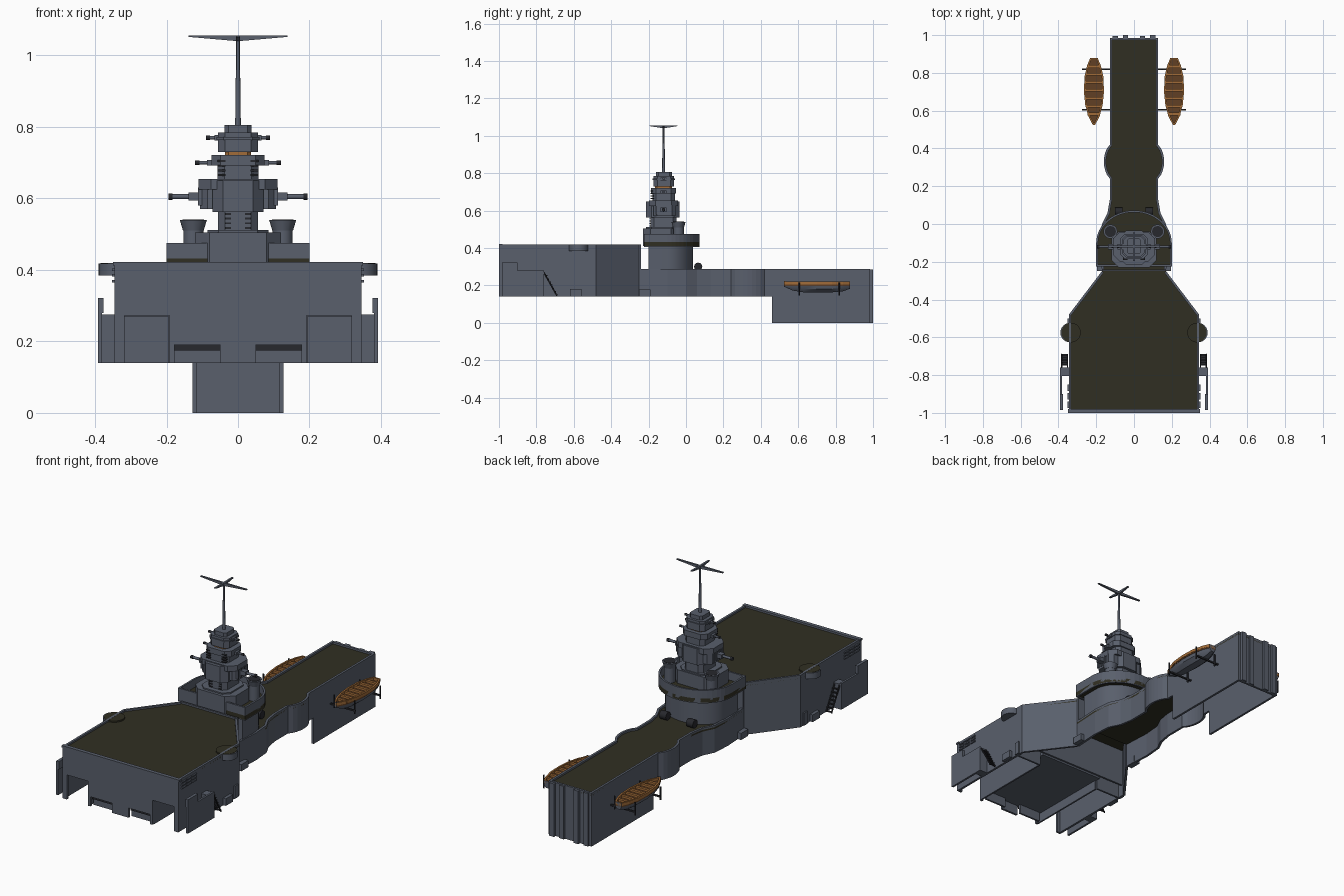
import bpy, bmesh, math
from mathutils import Vector, Matrix

cube = bpy.data.objects.get("Cube")
if cube:
    bpy.data.objects.remove(cube, do_unlink=True)


def material(name, rgb):
    m = bpy.data.materials.new(name)
    m.use_nodes = True
    m.diffuse_color = (*rgb, 1)
    m.node_tree.nodes["Principled BSDF"].inputs["Base Color"].default_value = (*rgb, 1)
    return m


GREY = material("blue grey paint", (0.10, 0.115, 0.15))
DECK = material("dark olive deck", (0.03, 0.028, 0.016))
WOOD = material("orange wood", (0.36, 0.15, 0.04))
BROWN = material("brown planks", (0.12, 0.05, 0.018))
BLACK = material("dark iron", (0.02, 0.021, 0.026))


def finish(name, bm, mat, smooth=False):
    bmesh.ops.recalc_face_normals(bm, faces=bm.faces)
    me = bpy.data.meshes.new(name)
    bm.to_mesh(me)
    bm.free()
    me.materials.append(mat)
    ob = bpy.data.objects.new(name, me)
    bpy.context.collection.objects.link(ob)
    if smooth:
        bpy.ops.object.select_all(action='DESELECT')
        ob.select_set(True)
        bpy.context.view_layer.objects.active = ob
        bpy.ops.object.shade_smooth_by_angle(angle=math.radians(35))
    return ob


def prism(name, outline, z0, z1, mat, smooth=False):
    bm = bmesh.new()
    face = bm.faces.new([bm.verts.new((x, y, z0)) for x, y in outline])
    out = bmesh.ops.extrude_face_region(bm, geom=[face])
    bmesh.ops.translate(bm, vec=(0, 0, z1 - z0),
                        verts=[v for v in out["geom"] if isinstance(v, bmesh.types.BMVert)])
    return finish(name, bm, mat, smooth)


def box(name, xs, ys, zs, mat=GREY):
    return prism(name, [(xs[0], ys[0]), (xs[1], ys[0]), (xs[1], ys[1]), (xs[0], ys[1])], *zs, mat)


def block(name, hx, cy, hy, z0, z1, cut=0.02, mat=GREY, cx=0):
    # chamfered rectangular tier
    pts = [(hx, cut - hy), (hx, hy - cut), (hx - cut, hy), (cut - hx, hy),
           (-hx, hy - cut), (-hx, cut - hy), (cut - hx, -hy), (hx - cut, -hy)]
    return prism(name, [(cx + x, cy + y) for x, y in pts], z0, z1, mat)


def rod(name, a, b, r0, r1=None, mat=GREY, sides=12):
    a, b = Vector(a), Vector(b)
    bm = bmesh.new()
    rot = (b - a).to_track_quat('Z', 'Y').to_matrix().to_4x4()
    bmesh.ops.create_cone(bm, cap_ends=True, segments=sides, radius1=r0,
                          radius2=r0 if r1 is None else r1, depth=(b - a).length,
                          matrix=Matrix.Translation((a + b) / 2) @ rot)
    return finish(name, bm, mat, True)


def wall(name, path, z0, z1, thick=0.012, closed=False):
    # vertical sheet along a path, thickened inwards
    bm = bmesh.new()
    cols = [(bm.verts.new((x, y, z0)), bm.verts.new((x, y, z1))) for x, y in path]
    pairs = list(zip(cols, cols[1:])) + ([(cols[-1], cols[0])] if closed else [])
    for a, b in pairs:
        bm.faces.new((a[0], b[0], b[1], a[1]))
    me = bpy.data.meshes.new(name)
    bm.to_mesh(me)
    bm.free()
    me.materials.append(GREY)
    ob = bpy.data.objects.new(name, me)
    bpy.context.collection.objects.link(ob)
    mod = ob.modifiers.new("thickness", 'SOLIDIFY')
    mod.thickness = thick
    mod.use_even_offset = True
    return ob


def mirrored(half):
    return half + [(-x, y) for x, y in reversed(half)]


# Long low hull with rounded side bulges
bulge = [(0.128 + 0.032 * math.sin(math.pi * i / 8) ** 0.7, 0.24 + 0.18 * i / 8) for i in range(9)]
low = mirrored([(0.17, -0.25), (0.178, -0.1), (0.17, 0.0), (0.14, 0.06), (0.128, 0.13)]
               + bulge + [(0.128, 0.985)])
wall("low_hull_wall", low, 0.14, 0.287)
prism("low_deck", low, 0.268, 0.277, DECK)
wall("deep_hull_wall", mirrored([(0.128, 0.46), (0.128, 0.985)]), 0, 0.145)
for i, x in enumerate((-0.1, -0.045, 0.045, 0.1)):
    box(f"end_rib_{i}", (x - 0.014, x + 0.014), (0.98, 1.0 if i % 2 else 0.995), (0, 0.285))

# Wide raised hull
side = [(0.345, -0.99), (0.345, -0.48), (0.17, -0.25)]
raised = mirrored(side)
wall("raised_hull_wall", raised[:3], 0.14, 0.42)
wall("raised_hull_wall_right", raised[3:], 0.14, 0.42)
prism("raised_deck", raised, 0.402, 0.411, DECK)
box("deck_step_wall", (-0.17, 0.17), (-0.25, -0.24), (0.27, 0.42))
box("inner_bulkhead", (-0.34, 0.34), (-0.5, -0.49), (0.2, 0.405))
box("dock_ceiling", (-0.34, 0.34), (-0.99, -0.5), (0.27, 0.28))
box("middle_keel_block", (-0.19, 0.19), (-0.985, -0.5), (0.19, 0.27))

# Notched end wall, drawn in x and z and stood upright
notch = [(0.345, 0.42), (0.345, 0.14), (0.318, 0.14), (0.318, 0.272), (0.192, 0.272),
         (0.192, 0.14), (0.178, 0.14), (0.178, 0.192), (0.05, 0.192), (0.05, 0.14)]
front = prism("notched_front_wall", mirrored(notch), 0, 0.012, GREY)
front.matrix_world = Matrix.Translation((0, -0.988, 0)) @ Matrix.Rotation(math.pi / 2, 4, 'X')
box("front_rim", (-0.35, 0.35), (-1.0, -0.98), (0.412, 0.422))

for s, tag in ((1, "left"), (-1, "right")):
    def sbox(name, xs, ys, zs, mat=GREY):
        return box(f"{tag}_{name}", sorted(s * x for x in xs), ys, zs, mat)

    # Front openings and side docks
    sbox("slot_lintel", (0.05, 0.178), (-0.985, -0.975), (0.175, 0.192), BLACK)
    sbox("slot_back", (0.05, 0.178), (-0.975, -0.965), (0.14, 0.192))
    sbox("dock_back", (0.19, 0.34), (-0.53, -0.52), (0.14, 0.28))
    sbox("dock_side_wall", (0.185, 0.194), (-0.99, -0.53), (0.14, 0.27))
    sbox("wing_panel", (0.381, 0.392), (-0.985, -0.76), (0.14, 0.28))
    sbox("wing_panel_top", (0.376, 0.392), (-0.985, -0.9), (0.28, 0.322))
    sbox("wing_cross_wall", (0.34, 0.392), (-0.805, -0.76), (0.14, 0.275))
    # Stairway
    for x in (0.352, 0.382):
        rod(f"{tag}_stair_rail", (s * x, -0.76, 0.27), (s * x, -0.69, 0.145), 0.004, mat=BLACK, sides=6)
    for i in range(7):
        y = -0.75 + i * 0.009
        sbox(f"stair_tread_{i}", (0.35, 0.384), (y, y + 0.009), (0.25 - i * 0.017, 0.255 - i * 0.017), BLACK)
    # Raised deck sponsons, vents and hull fittings
    disc = [(s * 0.338 + 0.052 * math.cos(a * math.pi / 12), -0.575 + 0.052 * math.sin(a * math.pi / 12))
            for a in range(24)]
    prism(f"{tag}_sponson", disc, 0.385, 0.418, GREY, True)
    prism(f"{tag}_sponson_floor", [(x * 0.985, y) for x, y in disc], 0.412, 0.4195, DECK)
    for row in range(3):
        for col in range(3):
            y = -0.975 + col * 0.045
            sbox(f"vent_{row}_{col}", (0.34, 0.352), (y, y + 0.035), (0.365 + row * 0.016, 0.372 + row * 0.016))
    sbox("hull_fitting_a", (0.34, 0.362), (-0.62, -0.56), (0.142, 0.18))
    sbox("hull_fitting_b", (0.34, 0.352), (-0.53, -0.5), (0.142, 0.21))
    sbox("hull_fitting_c", (0.16, 0.195), (-0.25, -0.19), (0.142, 0.178))

    # Small boats: lofted hull, planked floor, gunwale and thwarts
    stations = [(0.525, 0.006, 0.03), (0.57, 0.03, 0.01), (0.63, 0.046, 0), (0.7, 0.053, 0),
                (0.78, 0.05, 0), (0.84, 0.036, 0.006), (0.878, 0.02, 0.02)]
    bx = s * 0.212
    bm = bmesh.new()
    rings = []
    for y, w, lift in stations:
        top = 0.212 + lift * 0.4
        rings.append([bm.verts.new((bx + w * k, y, z)) for k, z in
                      ((-1, top), (-0.85, 0.182 + lift * 0.5), (-0.4, 0.163 + lift),
                       (0.4, 0.163 + lift), (0.85, 0.182 + lift * 0.5), (1, top))])
    for a, b in zip(rings, rings[1:]):
        for i in range(5):
            bm.faces.new((a[i], a[i + 1], b[i + 1], b[i]))
    bm.faces.new(rings[0])
    bm.faces.new(rings[-1])
    finish(f"{tag}_boat_hull", bm, GREY, True)
    edge = [(bx + w, y) for y, w, _ in stations] + [(bx - w, y) for y, w, _ in reversed(stations)]
    prism(f"{tag}_boat_floor", [(bx + (x - bx) * 0.97, y) for x, y in edge], 0.198, 0.205, BROWN)
    rim = wall(f"{tag}_boat_gunwale", edge, 0.205, 0.22, 0.009, True)
    rim.data.materials[0] = WOOD
    for i in range(7):
        y = 0.575 + i * 0.042
        w = 0.028 + 0.022 * math.sin(math.pi * (i + 0.5) / 7)
        box(f"{tag}_thwart_{i}", (bx - w, bx + w), (y, y + 0.014), (0.205, 0.216), WOOD)
    # Boat davits
    for y in (0.605, 0.82):
        sbox("davit_beam", (0.12, 0.275), (y - 0.004, y + 0.004), (0.158, 0.166), BLACK)
        for x in (0.15, 0.272):
            rod(f"{tag}_davit_post", (s * x, y, 0.145), (s * x, y, 0.215), 0.004, mat=BLACK, sides=6)

    # Gun pots and winches around the tower
    rod(f"{tag}_pot_stem", (s * 0.125, -0.04, 0.42), (s * 0.125, -0.04, 0.515), 0.028)
    rod(f"{tag}_pot_flare", (s * 0.125, -0.04, 0.51), (s * 0.125, -0.04, 0.54), 0.029, 0.038)
    rod(f"{tag}_pot_floor", (s * 0.125, -0.04, 0.539), (s * 0.125, -0.04, 0.5415), 0.03, mat=BLACK)
    rod(f"{tag}_winch", (s * 0.06, 0.065, 0.3), (s * 0.1, 0.065, 0.3), 0.022, mat=BLACK)

    # Tower guns
    for z, x0, x1, r in ((0.605, 0.1, 0.195, 0.007), (0.7, 0.065, 0.12, 0.005), (0.77, 0.05, 0.09, 0.005)):
        rod(f"{tag}_gun_barrel", (s * x0, -0.12, z), (s * x1, -0.12, z), r)
        sbox("gun_mount", (x0, x0 + (x1 - x0) * 0.4), (-0.135, -0.105), (z - 1.6 * r, z + 1.6 * r))
        rod(f"{tag}_gun_muzzle", (s * (x1 - 0.012), -0.12, z), (s * x1, -0.12, z), r * 1.3, mat=BLACK)
    for i in range(4):
        z = 0.515 + i * 0.013
        sbox(f"tower_slat_{i}", (0.02, 0.036), (-0.194, -0.18), (z, z + 0.005), BLACK)
        sbox(f"upper_slat_{i}", (0.035, 0.058), (-0.19, -0.17), (z + 0.148, z + 0.153), BLACK)
        y = -0.16 + i * 0.025
        sbox(f"gallery_rib_{i}", (0.1, 0.112), (y, y + 0.01), (0.58, 0.63))

# Round gallery behind and beside the tower
arc = [(0.2 * math.cos(a * math.pi / 24), -0.1 + 0.172 * math.sin(a * math.pi / 24)) for a in range(25)]
gallery = [(0.2, -0.225)] + arc + [(-0.2, -0.225)]
prism("drum_lower", [(x * 0.84, -0.1 + (y + 0.1) * 0.8) for x, y in gallery], 0.27, 0.42, GREY, True)
prism("drum_gallery_floor", gallery, 0.41, 0.432, DECK)
wall("drum_gallery_wall", gallery, 0.406, 0.476, 0.01, True)

# Tower tiers, bottom to top
block("tower_base", 0.12, -0.135, 0.095, 0.41, 0.505, 0.04)
block("tower_base_ledge", 0.085, -0.13, 0.085, 0.5, 0.512, 0.03)
block("tower_column", 0.056, -0.12, 0.07, 0.505, 0.58)
block("gun_gallery", 0.072, -0.125, 0.09, 0.562, 0.65, 0.03)
block("gun_gallery_wings", 0.106, -0.115, 0.06, 0.57, 0.625)
block("gun_gallery_rim", 0.11, -0.12, 0.078, 0.625, 0.655, 0.035)
block("upper_tier", 0.058, -0.12, 0.06, 0.65, 0.722)
block("upper_tier_rim", 0.074, -0.12, 0.066, 0.692, 0.722, 0.025)
block("wooden_neck", 0.036, -0.12, 0.045, 0.722, 0.73, 0.01, WOOD)
block("director_house", 0.056, -0.118, 0.055, 0.73, 0.785)
block("director_roof", 0.06, -0.118, 0.06, 0.763, 0.772, 0.02)
block("tower_cap", 0.038, -0.118, 0.042, 0.785, 0.806, 0.012)

# Mast and crossed aerial blades
rod("mast_lower", (0, -0.12, 0.8), (0, -0.12, 0.96), 0.008, 0.006)
rod("mast_upper", (0, -0.12, 0.95), (0, -0.12, 1.05), 0.005)
for name, turn, half in (("aerial_wide", 0, 0.138), ("aerial_short", math.pi / 2, 0.075)):
    blade = prism(name, [(-half, 1.052), (0, 1.04), (half, 1.052), (half, 1.056), (-half, 1.056)],
                  -0.005, 0.005, GREY)
    blade.matrix_world = (Matrix.Translation((0, -0.12, 0)) @ Matrix.Rotation(turn, 4, 'Z')
                          @ Matrix.Rotation(math.pi / 2, 4, 'X'))
